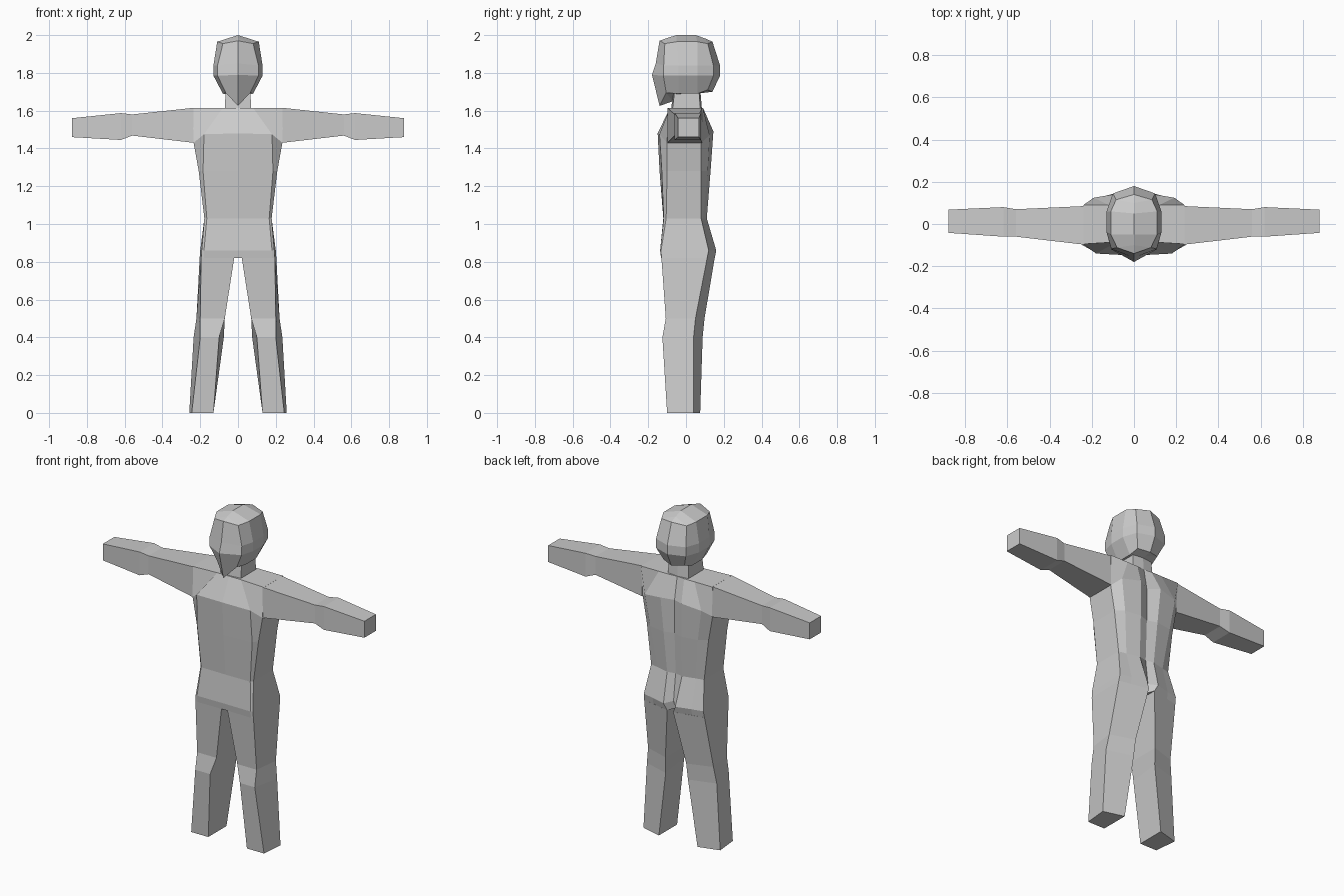
import bpy, bmesh
from mathutils import Vector

cube = bpy.data.objects.get("Cube")
if cube:
    bpy.data.objects.remove(cube, do_unlink=True)

GREY = (0.6, 0.6, 0.6, 1.0)
mat = bpy.data.materials.new("plain grey")
mat.use_nodes = True
mat.diffuse_color = GREY
bsdf = mat.node_tree.nodes["Principled BSDF"]
bsdf.inputs["Base Color"].default_value = GREY
bsdf.inputs["Roughness"].default_value = 0.8


def loft(name, rings, closed=True, mirror=False, side=1):
    """Skin a list of cross-sections and cap both ends.
    mirror: rings are open half outlines, reflected across x = 0."""
    bm = bmesh.new()
    vs = [[bm.verts.new((x * side, y, z)) for x, y, z in r] for r in rings]
    n = len(rings[0])
    for a, b in zip(vs, vs[1:]):
        for i in range(n if closed else n - 1):
            j = (i + 1) % n
            bm.faces.new((a[i], b[i], b[j], a[j]))
    for end in (vs[0], vs[-1]):
        # an end that lies on the centre line needs no cap
        if max(abs(v.co.x) for v in end) > 0.001:
            bm.faces.new(end)
    bmesh.ops.remove_doubles(bm, verts=bm.verts[:], dist=0.0005)
    if mirror:
        bmesh.ops.mirror(bm, geom=bm.verts[:] + bm.edges[:] + bm.faces[:],
                         axis='X', merge_dist=0.0005)
        bmesh.ops.remove_doubles(bm, verts=bm.verts[:], dist=0.0005)
    bmesh.ops.recalc_face_normals(bm, faces=bm.faces[:])
    me = bpy.data.meshes.new(name)
    bm.to_mesh(me)
    bm.free()
    me.materials.append(mat)
    ob = bpy.data.objects.new(name, me)
    bpy.context.scene.collection.objects.link(ob)
    return ob


# Torso: half outlines from front centre round the side to the spine
loft("torso", [
    # shoulder line
    [(0, -.085, 1.615), (.08, -.085, 1.615), (.24, -.095, 1.615), (.24, .09, 1.615),
     (.12, .09, 1.615), (.05, .09, 1.615), (0, .085, 1.615)],
    # chest and shoulder blades
    [(0, -.15, 1.48), (.18, -.14, 1.475), (.235, -.10, 1.43), (.235, .08, 1.43),
     (.19, .125, 1.47), (.07, .145, 1.49), (0, .11, 1.48)],
    # ribs
    [(0, -.14, 1.28), (.185, -.128, 1.28), (.208, -.10, 1.28), (.208, .08, 1.28),
     (.16, .115, 1.28), (.06, .13, 1.28), (0, .11, 1.28)],
    # waist
    [(0, -.12, 1.03), (.165, -.118, 1.03), (.178, -.105, 1.03), (.178, .08, 1.03),
     (.13, .09, 1.03), (.05, .11, 1.03), (0, .10, 1.03)],
    # hips
    [(0, -.135, .86), (.18, -.137, .86), (.192, -.132, .86), (.2, .12, .86),
     (.13, .135, .86), (.04, .16, .86), (0, .12, .87)],
    # crotch
    [(0, -.13, .82), (.18, -.132, .82), (.195, -.13, .82), (.203, .112, .82),
     (.13, .127, .82), (.02, .152, .82), (0, .10, .82)],
], closed=False, mirror=True)

# Head: half outlines, closed along the centre line at crown and jaw
loft("head", [
    [(0, -.14, 1.97), (0, -.10, 1.985), (0, -.05, 2.0), (0, .05, 2.0),
     (0, .10, 1.983), (0, .14, 1.965)],
    [(0, -.14, 1.97), (.08, -.112, 1.955), (.11, -.05, 1.965), (.11, .06, 1.965),
     (.085, .115, 1.955), (0, .14, 1.965)],
    [(0, -.16, 1.85), (.108, -.118, 1.84), (.13, -.04, 1.84), (.13, .06, 1.84),
     (.10, .145, 1.84), (0, .18, 1.84)],
    [(0, -.18, 1.79), (.108, -.12, 1.785), (.13, -.04, 1.785), (.13, .06, 1.785),
     (.10, .145, 1.785), (0, .18, 1.785)],
    [(0, -.14, 1.625), (.065, -.105, 1.695), (.08, -.04, 1.69), (.08, .06, 1.69),
     (.07, .115, 1.71), (0, .14, 1.70)],
    [(0, -.14, 1.625), (0, -.07, 1.65), (0, -.04, 1.68), (0, .06, 1.69),
     (0, .10, 1.695), (0, .14, 1.70)],
], closed=False, mirror=True)

# Neck
loft("neck", [[(0, -f, z), (w, -f * .9, z), (w, b * .9, z), (0, b, z)]
              for z, w, f, b in ((1.72, .065, .065, .075), (1.60, .07, .08, .085))],
     closed=False, mirror=True)

# Arms: x, top z, bottom z, front y, back y
ARM = [(.235, 1.615, 1.43, -.098, .085), (.56, 1.58, 1.468, -.06, .07),
       (.62, 1.587, 1.445, -.06, .08), (.88, 1.56, 1.46, -.042, .068)]
# Legs: z, then front inner, front outer, back outer, back inner (x, y)
LEG = [(.82, (.02, -.13), (.195, -.13), (.203, .112), (.02, .152)),
       (.50, (.07, -.107), (.20, -.107), (.22, .05), (.07, .098)),
       (.40, (.10, -.125), (.20, -.125), (.235, .04), (.075, .088)),
       (0.0, (.13, -.10), (.245, -.10), (.258, .04), (.13, .075))]

arm_rings = [[(x, f, t), (x, f, b), (x, k, b), (x, k, t)] for x, t, b, f, k in ARM]
leg_rings = [[(x, y, z) for x, y in pts] for z, *pts in LEG]
for label, s in (("left", 1), ("right", -1)):
    loft(label + "_arm", arm_rings, side=s)
    loft(label + "_leg", leg_rings, side=s)
